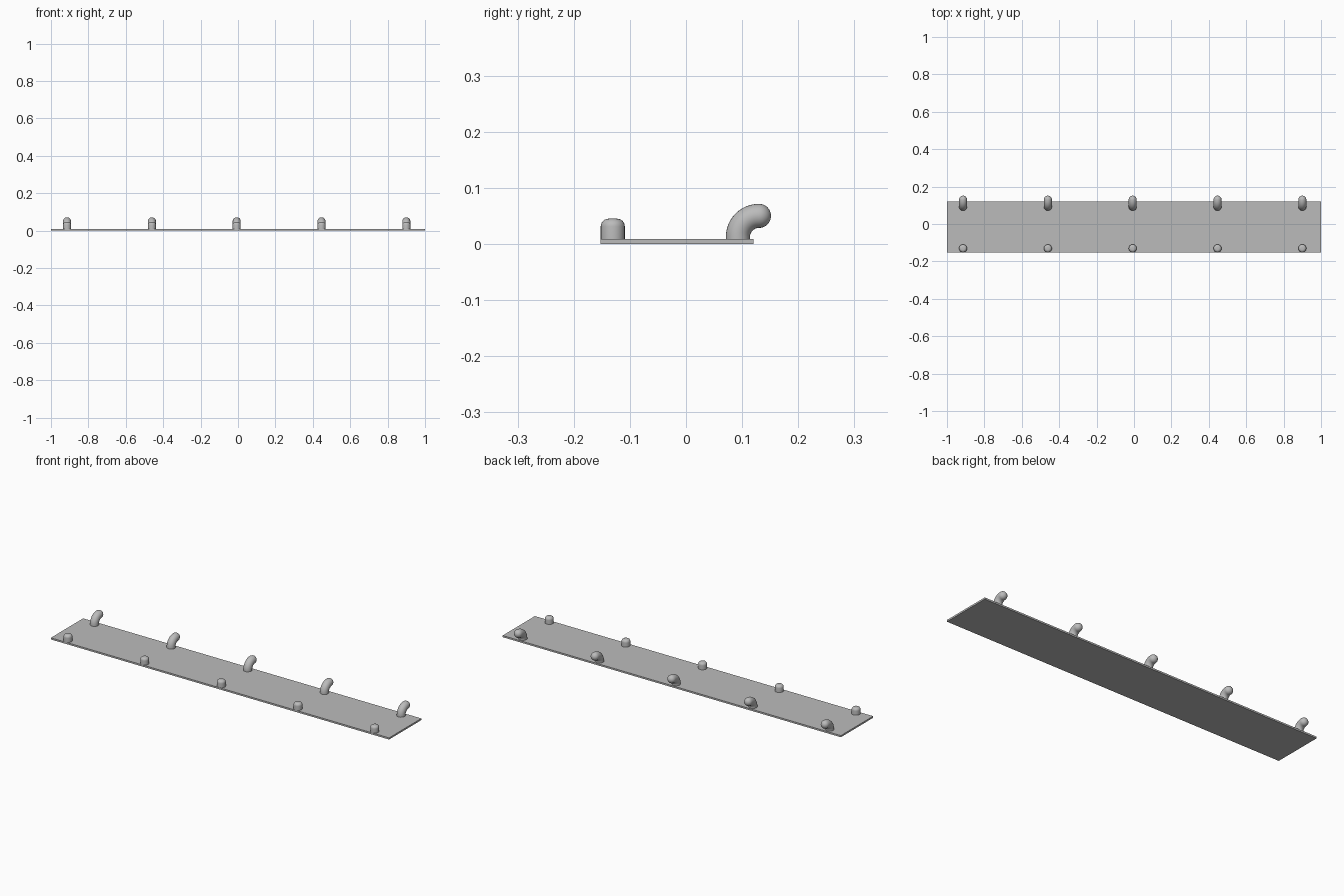
import bpy, bmesh
from math import sin, cos, pi, radians
from mathutils import Vector

cube = bpy.data.objects.get("Cube")
if cube:
    bpy.data.objects.remove(cube)

grey = bpy.data.materials.new("light_grey")
grey.use_nodes = True
colour = (0.5, 0.5, 0.5, 1)
grey.diffuse_color = colour
grey.node_tree.nodes["Principled BSDF"].inputs["Base Color"].default_value = colour

RADIUS = 0.0215
PLATE_TOP = 0.009
SIDES = 24


def add_object(name, bm, smooth=False):
    bmesh.ops.recalc_face_normals(bm, faces=bm.faces)
    mesh = bpy.data.meshes.new(name)
    bm.to_mesh(mesh)
    bm.free()
    mesh.materials.append(grey)
    obj = bpy.data.objects.new(name, mesh)
    bpy.context.collection.objects.link(obj)
    if smooth:
        bpy.ops.object.select_all(action='DESELECT')
        obj.select_set(True)
        bpy.context.view_layer.objects.active = obj
        bpy.ops.object.shade_smooth_by_angle(angle=radians(40))
    return obj


def sweep(name, x, stations):
    """Skin circular rings; each station is (y, z, lean towards the back, radius)."""
    bm = bmesh.new()
    rings = []
    for y, z, lean, r in stations:
        side = Vector((0, cos(lean), -sin(lean)))
        ring = []
        for i in range(SIDES):
            a = 2 * pi * i / SIDES
            ring.append(bm.verts.new(Vector((x + r * cos(a), y, z)) + side * r * sin(a)))
        rings.append(ring)
    for low, high in zip(rings, rings[1:]):
        for i in range(SIDES):
            j = (i + 1) % SIDES
            bm.faces.new((low[i], low[j], high[j], high[i]))
    bm.faces.new(rings[0])
    bm.faces.new(rings[-1])
    return add_object(name, bm, smooth=True)


# Flat base plate
bm = bmesh.new()
bmesh.ops.create_cube(bm, size=1)
bmesh.ops.scale(bm, verts=bm.verts, vec=(2, 0.272, PLATE_TOP))
bmesh.ops.translate(bm, verts=bm.verts, vec=(0, -0.016, PLATE_TOP / 2))
add_object("base_plate", bm)

# Short peg with a rounded shoulder
peg_y, peg_top, fillet = -0.1305, 0.045, 0.014
peg = [(peg_y, PLATE_TOP / 2, 0, RADIUS)]
for k in range(7):
    a = k / 6 * pi / 2
    peg.append((peg_y, peg_top - fillet + fillet * sin(a), 0,
                RADIUS - fillet + fillet * cos(a)))

# Hook: upright foot, quarter bend to the back, domed end
bend, hook_y, bend_z = 0.0375, 0.0925, 0.0125
hook = [(hook_y, PLATE_TOP / 2, 0, RADIUS)]
for k in range(13):
    a = k / 12 * pi / 2
    hook.append((hook_y + bend * (1 - cos(a)), bend_z + bend * sin(a), a, RADIUS))
for k in range(1, 9):
    a = k / 8.2 * pi / 2
    hook.append((hook_y + bend + RADIUS * sin(a), bend_z + bend, pi / 2, RADIUS * cos(a)))

# Five evenly spaced pairs
for n in range(5):
    x = -0.007 + 0.4535 * (n - 2)
    sweep(f"front_peg_{n + 1}", x, peg)
    sweep(f"back_hook_{n + 1}", x, hook)
